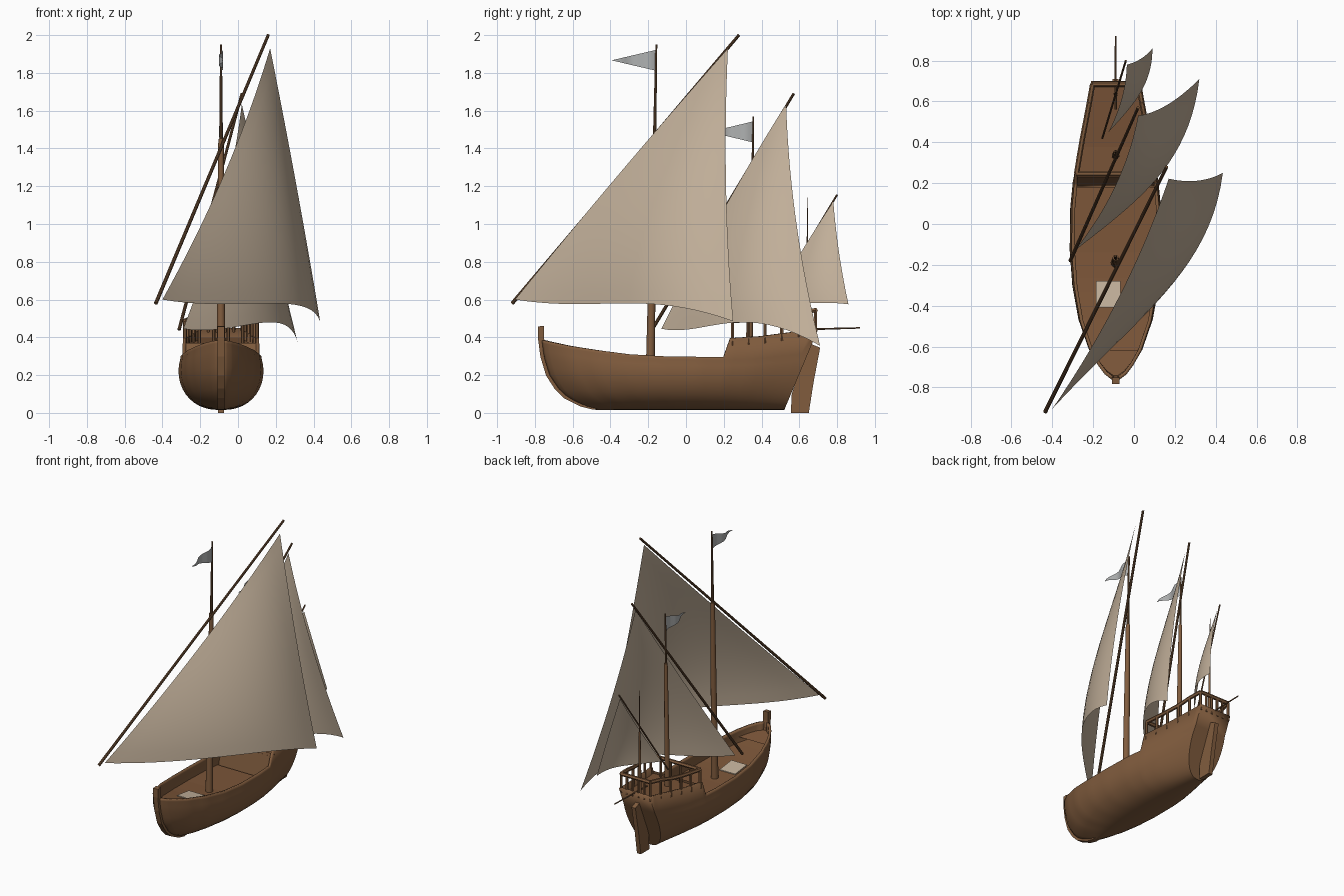
import bpy, bmesh, math
from mathutils import Vector as V

if "Cube" in bpy.data.objects:
    bpy.data.objects.remove(bpy.data.objects["Cube"])

X0 = -0.09                      # ship centreline
TM = math.radians(108)          # hull section sweep angle
ZK = 0.015                      # keel height
SB, SQ = .684, .692             # stations at the step up to the quarterdeck

def mat(name, c):
    m = bpy.data.materials.new(name)
    m.diffuse_color = (*c, 1)
    m.use_nodes = True
    m.node_tree.nodes["Principled BSDF"].inputs["Base Color"].default_value = m.diffuse_color
    return m

HULL = mat("hull_wood", (0.22, 0.108, 0.048))
DECK = mat("deck_wood", (0.20, 0.092, 0.040))
SPAR = mat("spar_wood", (0.165, 0.083, 0.038))
SAIL = mat("sail_canvas", (0.56, 0.45, 0.335))
FLAG = mat("flag_grey", (0.43, 0.44, 0.44))

def make(name, verts, faces, m, smooth=True):
    me = bpy.data.meshes.new(name)
    me.from_pydata([tuple(v) for v in verts], [], faces)
    bm = bmesh.new()
    bm.from_mesh(me)
    bmesh.ops.recalc_face_normals(bm, faces=bm.faces)
    bm.to_mesh(me)
    bm.free()
    ob = bpy.data.objects.new(name, me)
    bpy.context.collection.objects.link(ob)
    me.materials.append(m)
    if smooth:
        bpy.ops.object.select_all(action='DESELECT')
        bpy.context.view_layer.objects.active = ob
        ob.select_set(True)
        bpy.ops.object.shade_smooth_by_angle(angle=math.radians(35))
    return ob

def lerp(table, t):
    for (a, p), (b, q) in zip(table, table[1:]):
        if t <= b:
            return p + (q - p) * max(0, (t - a) / (b - a))
    return table[-1][1]

def pole(name, a, b, r1, r2, m=SPAR, n=10):
    """Tapered round spar between two points."""
    a, b = V(a), V(b)
    q = (b - a).to_track_quat('Z', 'Y')
    ring = [V((math.cos(i * math.tau / n), math.sin(i * math.tau / n), 0)) for i in range(n)]
    vs = [a + q @ (p * r1) for p in ring] + [b + q @ (p * r2) for p in ring]
    fs = [(i, (i + 1) % n, n + (i + 1) % n, n + i) for i in range(n)]
    return make(name, vs, fs + [tuple(range(n)), tuple(range(n, 2 * n))], m)

def slab(name, prof, w, m):
    """Side profile (y, z) extruded across the centreline."""
    n = len(prof)
    vs = [(X0 + s * w / 2, y, z) for s in (-1, 1) for y, z in prof]
    fs = [(i, (i + 1) % n, n + (i + 1) % n, n + i) for i in range(n)]
    return make(name, vs, fs + [tuple(range(n)), tuple(range(n, 2 * n))], m, False)

# Hull lines, by station s from bow (0) to stern (1)
WIDTH = [(0, .015), (.02, .055), (.05, .09), (.1, .132), (.2, .182), (.32, .212), (.45, .225),
         (.6, .223), (.7, .21), (.8, .185), (.92, .148), (1, .125)]
BASE = [(0, .37), (.1, .34), (.2, .318), (.32, .296), (.45, .285), (.68, .28), (.8, .285), (1, .315)]
RISE = [(0, .015), (SB, .015), (SQ, .115), (1, .13)]
STEM = [(.02, -.48), (.035, -.54), (.08, -.63), (.13, -.68), (.2, -.725), (.3, -.755), (.4, -.768)]

def ypos(s, z):
    return lerp(STEM, z) * (1 - s) + (.52 + (z - ZK) * .42) * s

def sheer(s):
    return lerp(BASE, s) + lerp(RISE, s)

def half(s, z):
    f = min(1, (z - ZK) / (lerp(BASE, s) - ZK))
    th = math.acos(1 - f * (1 - math.cos(TM)))
    return lerp(WIDTH, s) * max(0, math.sin(th)) ** .85

def side(s, z, k, inset=0):
    return V((X0 + k * max(.001, half(s, z) - inset), ypos(s, z), z))

# Hull shell with transom
stations = sorted({i / 40 for i in range(41)} | {.01, .02, SB, SQ})
N = 12
verts, faces = [], []
for s in stations:
    b = lerp(BASE, s)
    zs = [ZK + (b - ZK) * (1 - math.cos(TM * i / N)) / (1 - math.cos(TM)) for i in range(N + 1)] + [sheer(s)]
    verts += [side(s, z, -1) for z in reversed(zs[1:])] + [V((X0, ypos(s, ZK), ZK))] + [side(s, z, 1) for z in zs[1:]]
R = 2 * (N + 1) + 1
for i in range(len(stations) - 1):
    faces += [(i * R + j, i * R + j + 1, (i + 1) * R + j + 1, (i + 1) * R + j) for j in range(R - 1)]
faces.append(tuple(range((len(stations) - 1) * R, len(stations) * R)))
hull = make("hull", verts, faces, HULL)
so = hull.modifiers.new("planking", 'SOLIDIFY')
so.thickness, so.offset = .016, -1

# Decks follow the sheer at a fixed depth
def deck(name, s0, s1, depth, m=DECK, n=14):
    vs = []
    for i in range(n + 1):
        s = s0 + (s1 - s0) * i / n
        z = sheer(s) - depth
        vs += [side(s, z, -1, .006), side(s, z, 1, .006)]
    return make(name, vs, [(2 * i, 2 * i + 1, 2 * i + 3, 2 * i + 2) for i in range(n)], m, False)

deck("main_deck", .01, SB, .09)
deck("foredeck", .01, .1, .05)
deck("quarterdeck", SQ, .99, .045)
make("deck_bulkhead", [side(SQ, z, k, .005) for z, k in ((.18, -1), (.18, 1), (.37, 1), (.37, -1))],
     [(0, 1, 2, 3)], HULL, False)

# Light canvas piece lying on the main deck
slab("deck_canvas", [(-.41, .238), (-.28, .222), (-.28, .228), (-.41, .244)], .12, SAIL).location.x = -.035

# Stem post and rudder
stem_z = [.02, .035, .08, .13, .2, .3, .4, .46]
slab("stem_post", [(lerp(STEM, z) - .016, z - .002) for z in stem_z] +
     [(lerp(STEM, z) + .016, z) for z in reversed(stem_z)], .036, HULL)
slab("rudder", [(.555, 0), (.65, 0), (.675, .16), (.71, .345), (.65, .37), (.56, .10)], .03, HULL)
pole("tiller", (X0, .56, .44), (X0, .92, .45), .006, .004)

# Quarterdeck railing: posts and rails around all four sides
top = lambda s, k: side(s, sheer(s), k, .01) + V((0, 0, .09 + .01 * (s > .9)))
for k in (-1, 1):
    st = [.70 + .29 * i / 5 for i in range(6)]
    for a in st:
        pole("rail_post", top(a, k) - V((0, 0, .13)), top(a, k), .010, .010, HULL, 6)
    for a, b in zip(st, st[1:]):
        pole("side_rail", top(a, k), top(b, k), .013, .013, HULL, 6)
for s, name in ((.70, "front"), (.99, "stern")):
    p, q = top(s, -1), top(s, 1)
    pole(name + "_rail", p, q, .013, .013, HULL, 6)
    for i in range(1, 5):
        c = p.lerp(q, i / 5)
        pole(name + "_post", c - V((0, 0, .13)), c, .009, .009, HULL, 6)

# Masts with topmasts
for n, y0, y1, zb, zm, zt, r in (("main", -.19, -.157, .20, 1.45, 1.95, .024),
                                 ("middle", .335, .357, .33, 1.22, 1.57, .019),
                                 ("rear", .635, .645, .36, .85, 1.14, .01)):
    f = lambda z: (X0, y0 + (y1 - y0) * (z - zb) / (zt - zb), z)
    pole(n + "_mast", f(zb), f(zm), r, r * .6, HULL, 14)
    pole(n + "_topmast", f(zm - .1), f(zt), r * .42, r * .22)

# Slanted yards
pole("main_yard", (-.435, -.92, .58), (.16, .28, 2.0), .010, .008)
pole("middle_yard", (-.312, -.18, .44), (.02, .57, 1.69), .009, .007)
pole("rear_yard", (-.155, .42, .52), (-.04, .80, 1.155), .005, .005)

# Lateen sails: triangle patches from corners and edge midpoints,
# with a skewed foot and an extra belly
def sail(name, A, B, C, luff, leech, foot, skew, belly, n=20):
    A, B, C = V(A), V(B), V(C)
    ab, bc, ac = (2 * V(m) - (p + q) / 2 for m, p, q in ((luff, A, B), (leech, B, C), (foot, A, C)))
    vs, idx, fs = [], {}, []
    for i in range(n + 1):
        for j in range(n + 1 - i):
            b, c = i / n, j / n
            a = 1 - b - c
            idx[i, j] = len(vs)
            p = A * a * a + B * b * b + C * c * c + 2 * (ab * a * b + bc * b * c + ac * a * c)
            p += V(skew) * a * c * (c - a) + V((.85, -.5, 0)) * belly * 27 * a * b * c
            vs.append(p)
    for i in range(n):
        for j in range(n - i):
            fs.append((idx[i, j], idx[i + 1, j], idx[i, j + 1]))
            if i + j < n - 1:
                fs.append((idx[i + 1, j], idx[i + 1, j + 1], idx[i, j + 1]))
    return make(name, vs, fs, SAIL)

sail("main_sail", (-.40, -.905, .60), (.17, .222, 1.93), (.435, .25, .485),
     (-.07, -.35, 1.27), (.31, .212, 1.2), (.15, -.34, .58), (.12, -.25, .25), .045)
sail("middle_sail", (-.29, -.13, .445), (.02, .53, 1.635), (.32, .71, .355),
     (-.09, .19, 1.06), (.165, .585, 1.0), (.11, .22, .475), (.08, -.15, .35), .03)
sail("rear_sail", (-.125, .45, .58), (-.035, .78, 1.12), (.09, .86, .575),
     (-.06, .615, .86), (.035, .81, .85), (.03, .64, .58), (.03, -.05, .05), .012)

# Waving pennants
def pennant(name, y, z, length, h, n=10):
    vs = []
    for i in range(n + 1):
        t = i / n
        x = X0 + .012 * math.sin(t * 9)
        vs += [(x, y - length * t, z + h / 2 * (1 - t) + .001), (x, y - length * t, z - h / 2 * (1 - t))]
    return make(name, vs, [(2 * i, 2 * i + 1, 2 * i + 3, 2 * i + 2) for i in range(n)], FLAG)

pennant("main_pennant", -.157, 1.866, .235, .11)
pennant("middle_pennant", .355, 1.487, .23, .11)
